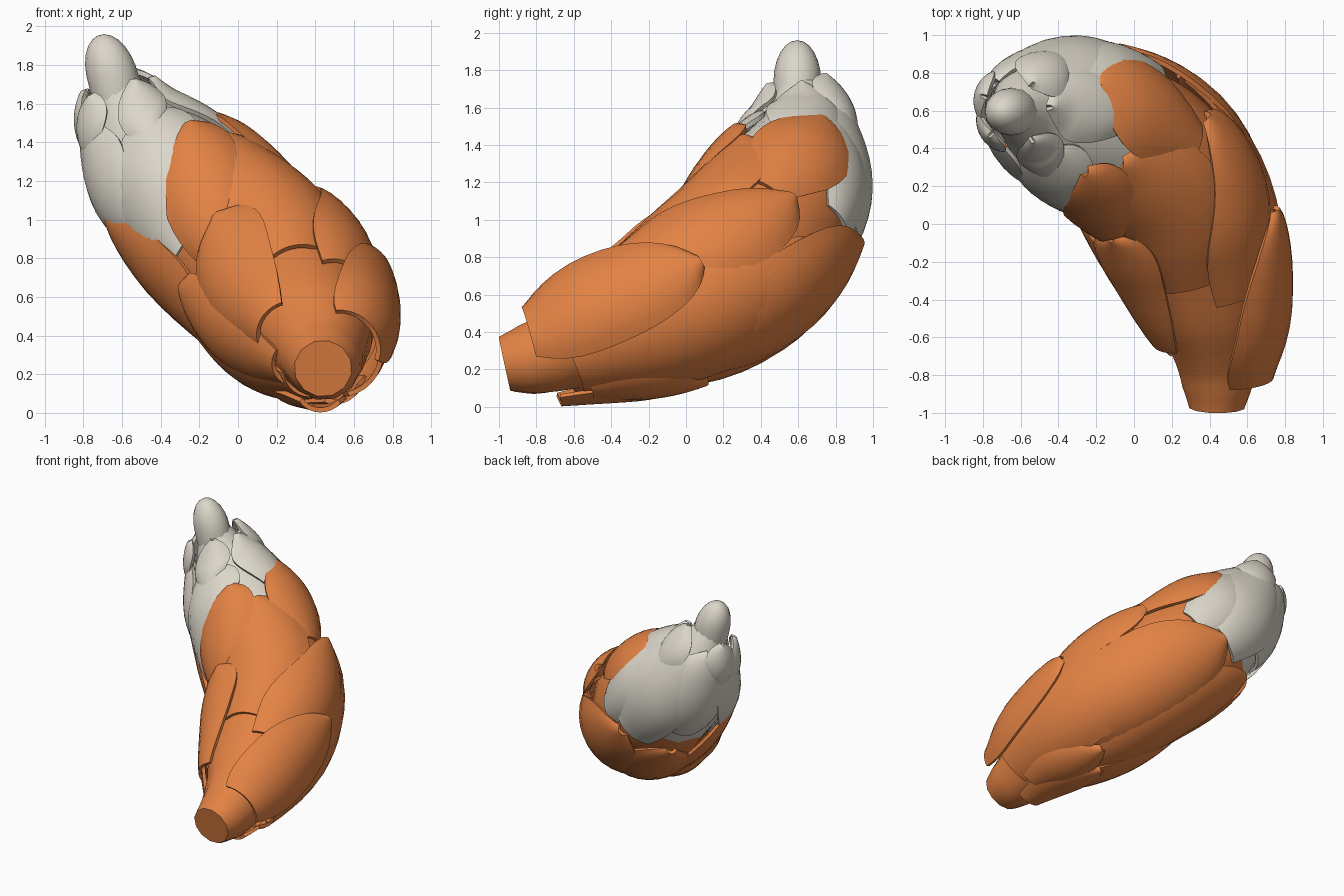
import bpy, bmesh, math
from mathutils import Vector

if "Cube" in bpy.data.objects:
    bpy.data.objects.remove(bpy.data.objects["Cube"])


def material(name, rgb):
    m = bpy.data.materials.new(name)
    m.diffuse_color = (*rgb, 1)
    m.use_nodes = True
    m.node_tree.nodes["Principled BSDF"].inputs["Base Color"].default_value = m.diffuse_color
    return m


ORANGE = material("orange skin", (0.77, 0.225, 0.058))
CREAM = material("pale grey bud", (0.72, 0.68, 0.59))

# Curved centre line with the radius of the outer envelope: x, y, z, r
SPINE = [(.44, -.97, .23, .15), (.44, -.75, .28, .23), (.40, -.45, .41, .35),
         (.29, -.05, .56, .45), (.13, .27, .76, .475), (-.13, .47, .99, .46),
         (-.37, .57, 1.24, .405), (-.55, .62, 1.5, .27), (-.65, .6, 1.75, .14)]
LAST = len(SPINE) - 1


def spine(t):
    """Catmull-Rom point, tangent and radius at parameter t."""
    def raw(s):
        i = min(max(int(s), 0), LAST - 1)
        f = s - i
        p = [Vector(SPINE[min(max(i + k, 0), LAST)]) for k in (-1, 0, 1, 2)]
        return 0.5 * (2 * p[1] + (p[2] - p[0]) * f
                      + (2 * p[0] - 5 * p[1] + 4 * p[2] - p[3]) * f * f
                      + (3 * p[1] - p[0] - 3 * p[2] + p[3]) * f ** 3)
    t = min(max(t, 0), LAST)
    a, b, c = raw(max(t - .05, 0)), raw(t), raw(min(t + .05, LAST))
    return b.xyz, (c - a).xyz.normalized(), b.w


def nearest(p):
    return min((LAST * i / 300 for i in range(301)),
               key=lambda t: (spine(t)[0] - p).length)


def on_body(t, facing, angle, radius):
    c, tan, _ = spine(t)
    n = (facing - facing.dot(tan) * tan).normalized()
    return c + radius * (math.cos(angle) * n + math.sin(angle) * tan.cross(n))


def finish(bm, name, mats, thickness=0):
    bmesh.ops.recalc_face_normals(bm, faces=bm.faces)
    me = bpy.data.meshes.new(name)
    bm.to_mesh(me)
    bm.free()
    ob = bpy.data.objects.new(name, me)
    bpy.context.collection.objects.link(ob)
    for m in mats:
        me.materials.append(m)
    bpy.context.view_layer.objects.active = ob
    ob.select_set(True)
    if thickness:
        mod = ob.modifiers.new("thickness", 'SOLIDIFY')
        mod.thickness, mod.offset = thickness, 0
        bpy.ops.object.modifier_apply(modifier=mod.name)
    bpy.ops.object.shade_smooth_by_angle(angle=math.radians(40))
    ob.select_set(False)


def core():
    """Solid inner root: stem, swollen body and pale top."""
    bm, rings, sides, steps = bmesh.new(), [], 12, 40
    for i in range(steps + 1):
        t = LAST * i / steps
        r = spine(t)[2] - .04 * min(1, max(0, t - .6))
        rings.append([bm.verts.new(on_body(t, Vector((.7, .7, 0)), math.tau * k / sides, r))
                      for k in range(sides)])
    for i in range(steps):
        for k in range(sides):
            j = (k + 1) % sides
            f = bm.faces.new((rings[i][k], rings[i][j], rings[i + 1][j], rings[i + 1][k]))
            f.material_index = int(LAST * i / steps >= 5.3)
    bm.faces.new(rings[0])
    bm.faces.new(rings[-1]).material_index = 1
    finish(bm, "root_core", [ORANGE, CREAM])


def scale(name, mat, base, tip, width, lift=0.0, base_out=-.035, point=.62):
    """Leaf-like scale hugging the body from its base point to its tip point."""
    base, tip = Vector(base), Vector(tip)
    t0, t1 = nearest(base), nearest(tip)
    d0 = (base - spine(t0)[0]).normalized()
    d1 = (tip - spine(t1)[0]).normalized()
    bm, rows, nu, nv = bmesh.new(), [], 14, 10
    for i in range(nu + 1):
        u = 1 - (1 - i / nu) ** 1.4          # finer rows towards the tip
        t = t0 + (t1 - t0) * u
        r = spine(t)[2]
        if u < .5:
            w = .55 + .45 * math.sin(math.pi * u)
        else:
            w = max(.03, 1 - (2 * u - 1) ** 2.2) ** point
        row = []
        for k in range(nv + 1):
            v = 2 * k / nv - 1
            rad = r + lift + base_out * (1 - u) ** 2.5 - .03 * v * v + .02 * math.sin(math.pi * u)
            ang = v * min(width * w / max(r, .12), 1.9)
            row.append(bm.verts.new(on_body(t, d0.lerp(d1, u), ang, rad)))
        rows.append(row)
    for a, b in zip(rows, rows[1:]):
        for k in range(nv):
            bm.faces.new((a[k], a[k + 1], b[k + 1], b[k]))
    finish(bm, name, [mat], .025)


core()

# Orange scales: base point, tip point, half width, lift, extra lift of the base
for name, *args in [
    ("front_scale", (.16, -.64, .46), (-.12, -.1, 1.03), .25, .03, -.01),
    ("right_scale", (.64, -.84, .42), (.75, .08, .78), .25, .075, .02),
    ("upper_right_scale", (.6, -.4, .8), (.4, .57, 1.13), .28, .03),
    ("upper_front_scale", (.28, -.35, .85), (-.1, .34, 1.4), .34, .01),
    ("left_front_scale", (-.13, -.05, .88), (-.27, .3, 1.48), .24, .035),
    ("upper_back_scale", (.25, .4, 1.1), (-.2, .72, 1.54), .28, .025),
    ("low_right_scale", (.72, -.6, .24), (.3, .85, .83), .36, .015, .03),
    ("back_scale", (.65, -.1, .3), (-.08, .92, .88), .36, .03),
    ("under_back_scale", (.3, -.1, .1), (-.38, .74, .78), .34, .02),
    ("left_low_scale", (.2, -.65, .22), (-.34, .0, .64), .22, .03),
    ("left_side_scale", (.0, -.2, .25), (-.67, .4, 1.03), .31, .02),
    ("under_left_scale", (.3, -.6, .08), (-.22, .2, .4), .26, .02),
    ("under_scale", (.42, -.66, .0), (.25, -.05, .06), .17, .03, .02),
    ("under_right_scale", (.55, -.5, .08), (.4, .13, .1), .17, .03, .01),
]:
    scale(name, ORANGE, *args)

# Pale scales of the growing tip, more pointed
for name, *args in [
    ("bud_front_scale", (-.27, .14, .8), (-.46, .38, 1.56), .31, .01, -.02, .7),
    ("bud_left_scale", (-.5, .3, .92), (-.82, .5, 1.5), .25, .02, -.03, .75),
    ("bud_back_scale", (-.12, .9, .88), (-.5, .88, 1.68), .34, .01, -.02, .75),
    ("bud_back_right_scale", (.06, .74, .98), (-.25, .8, 1.55), .25, .005, -.02, .75),
    ("bud_back_left_scale", (-.52, .78, .9), (-.78, .8, 1.6), .29, .005, -.03, .75),
    ("bud_right_scale", (-.05, .6, 1.4), (-.4, .62, 1.75), .22, .015, -.03, .9),
    ("bud_inner_front_scale", (-.45, .35, 1.4), (-.54, .45, 1.72), .13, .035, -.03, .9),
    ("bud_inner_back_scale", (-.4, .85, 1.45), (-.52, .76, 1.78), .15, .03, -.03, .9),
    ("bud_inner_left_scale", (-.75, .66, 1.35), (-.8, .68, 1.66), .13, .03, -.03, .8),
    ("bud_inner_corner_scale", (-.75, .5, 1.3), (-.76, .47, 1.64), .12, .035, -.03, .8),
]:
    scale(name, CREAM, *args)

# Blunt rounded shoot at the very top, stretched below its middle
bm = bmesh.new()
bmesh.ops.create_uvsphere(bm, u_segments=16, v_segments=12, radius=1)
for v in bm.verts:
    x, y, z = v.co.x * .135, v.co.y * .127, v.co.z * (.215 if v.co.z > 0 else .4)
    v.co = Vector((-.65 + x - .2 * z, .595 + y, 1.745 + z))
finish(bm, "top_shoot", [CREAM])
